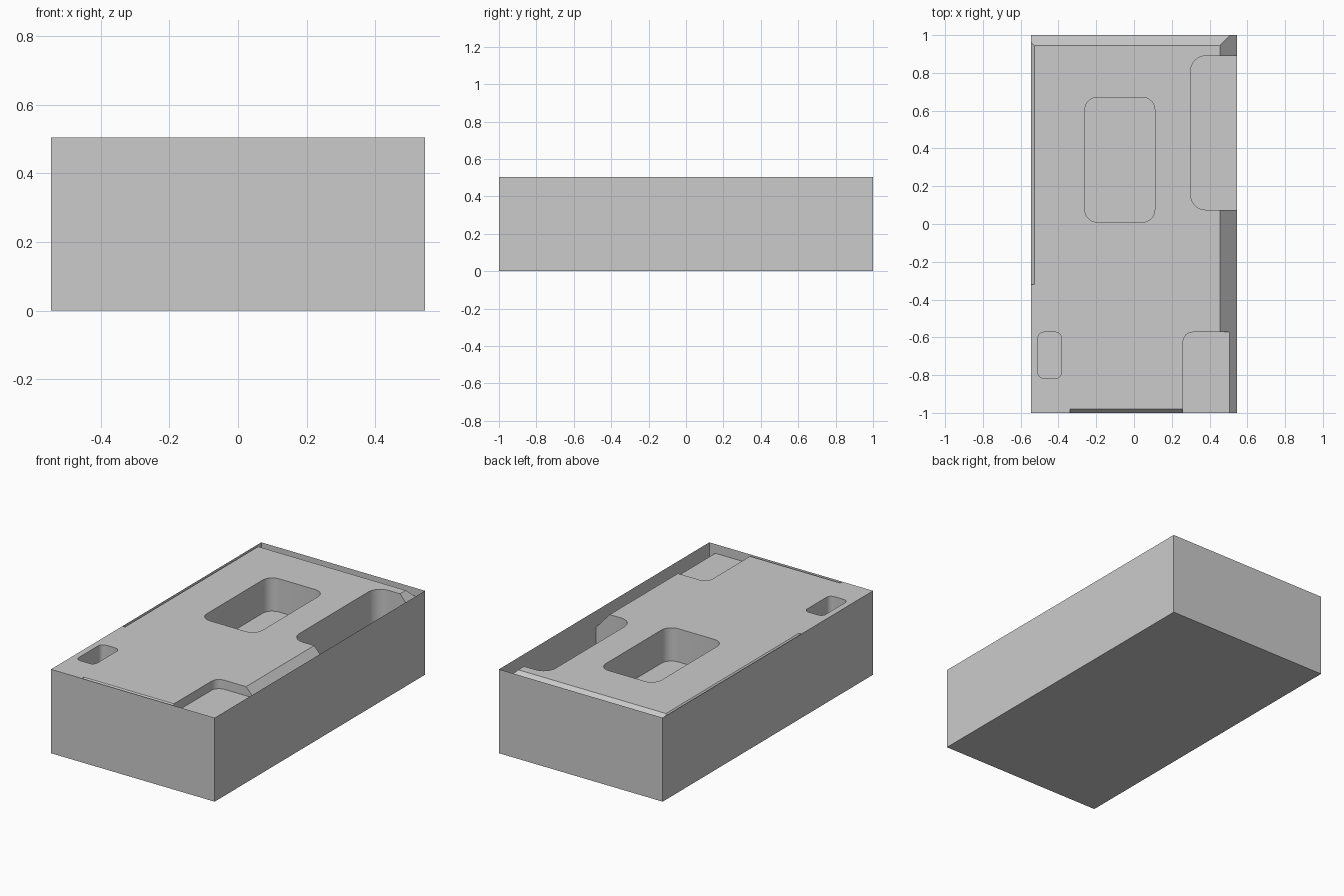
import bpy
import bmesh

HALF_X, HALF_Y, TOP = 0.545, 1.0, 0.505
SLOPE = 1.1      # drop per unit of bevel width
OVER = 0.1       # how far cutters reach past the block

cube = bpy.data.objects.get("Cube")
if cube:
    bpy.data.objects.remove(cube, do_unlink=True)

grey = bpy.data.materials.new("light_grey")
grey.use_nodes = True
grey.diffuse_color = (0.6, 0.6, 0.6, 1)
grey.node_tree.nodes["Principled BSDF"].inputs["Base Color"].default_value = (0.6, 0.6, 0.6, 1)


def make_object(name, bm):
    bmesh.ops.recalc_face_normals(bm, faces=bm.faces)
    mesh = bpy.data.meshes.new(name)
    bm.to_mesh(mesh)
    bm.free()
    mesh.materials.append(grey)
    obj = bpy.data.objects.new(name, mesh)
    bpy.context.collection.objects.link(obj)
    return obj


def box_bmesh(x0, x1, y0, y1, z0, z1):
    bm = bmesh.new()
    bmesh.ops.create_cube(bm, size=1)
    for v in bm.verts:
        v.co = (x1 if v.co.x > 0 else x0,
                y1 if v.co.y > 0 else y0,
                z1 if v.co.z > 0 else z0)
    return bm


def pocket(name, x0, x1, y0, y1, depth, radius):
    """Rounded rectangular cutter sunk into the top."""
    bm = box_bmesh(x0, x1, y0, y1, TOP - depth, TOP + OVER)
    upright = [e for e in bm.edges
               if abs(e.verts[0].co.z - e.verts[1].co.z) > depth]
    bmesh.ops.bevel(bm, geom=upright, offset=radius, segments=8,
                    profile=0.5, affect='EDGES')
    return make_object(name, bm)


def edge_wedge(name, axis, side, width, start, end):
    """Cutter that slopes the top down towards one outer edge."""
    limit = HALF_X if axis == 0 else HALF_Y
    reach = width + OVER
    profile = [(-OVER, OVER * SLOPE), (reach, -reach * SLOPE), (reach, OVER * SLOPE)]
    bm = bmesh.new()
    rings = []
    for along in (start, end):
        ring = []
        for u, dz in profile:
            across = side * (limit - width + u)
            x, y = (across, along) if axis == 0 else (along, across)
            ring.append(bm.verts.new((x, y, TOP + dz)))
        bm.faces.new(ring)
        rings.append(ring)
    for i in range(3):
        j = (i + 1) % 3
        bm.faces.new((rings[0][i], rings[0][j], rings[1][j], rings[1][i]))
    return make_object(name, bm)


def on_outside(face):
    c = face.calc_center_median()
    n = face.normal
    return ((abs(n.x) > 0.99 and abs(c.x) > HALF_X - 1e-4)
            or (abs(n.y) > 0.99 and abs(c.y) > HALF_Y - 1e-4)
            or c.z < 1e-4)


# Outer shell: full-height thin sides and base
bm = box_bmesh(-HALF_X, HALF_X, -HALF_Y, HALF_Y, 0, TOP)
bm.normal_update()
bmesh.ops.delete(bm, geom=[f for f in bm.faces if f.normal.z > 0.9], context='FACES')
make_object("outer_shell", bm)

# Top deck: block cut by sloped edges and pockets
deck = make_object("top_deck", box_bmesh(-HALF_X, HALF_X, -HALF_Y, HALF_Y, 0, TOP))
far_x, far_y = HALF_X + OVER, HALF_Y + OVER
cutters = [
    edge_wedge("left_edge_cutter", 0, 1, 0.09, -far_y, far_y),
    edge_wedge("right_edge_cutter", 0, -1, 0.017, -0.32, far_y),
    edge_wedge("back_edge_cutter", 1, 1, 0.055, -far_x, far_x),
    edge_wedge("front_edge_cutter", 1, -1, 0.02, -0.34, 0.26),
    pocket("centre_pocket_cutter", -0.26, 0.11, 0.01, 0.67, 0.2, 0.065),
    pocket("side_pocket_cutter", 0.3, far_x + OVER, 0.075, 0.89, 0.25, 0.08),
    pocket("corner_pocket_cutter", 0.26, far_x, -far_y, -0.573, 0.055, 0.05),
    pocket("small_pocket_cutter", -0.508, -0.385, -0.817, -0.573, 0.12, 0.03),
]
for cutter in cutters:
    cutter.hide_render = True
    mod = deck.modifiers.new(cutter.name, 'BOOLEAN')
    mod.operation = 'DIFFERENCE'
    mod.solver = 'EXACT'
    mod.object = cutter

graph = bpy.context.evaluated_depsgraph_get()
cut_mesh = bpy.data.meshes.new_from_object(deck.evaluated_get(graph))
deck.modifiers.clear()
deck.data = cut_mesh
for cutter in cutters:
    bpy.data.objects.remove(cutter, do_unlink=True)

# Drop the deck faces already covered by the shell
bm = bmesh.new()
bm.from_mesh(cut_mesh)
bm.normal_update()
bmesh.ops.delete(bm, geom=[f for f in bm.faces if on_outside(f)], context='FACES')
for f in bm.faces:
    f.material_index = 0
bm.to_mesh(cut_mesh)
bm.free()
cut_mesh.materials.clear()
cut_mesh.materials.append(grey)

# Smooth only the rounded pocket corners
bpy.ops.object.select_all(action='DESELECT')
deck.select_set(True)
bpy.context.view_layer.objects.active = deck
bpy.ops.object.shade_smooth_by_angle()
